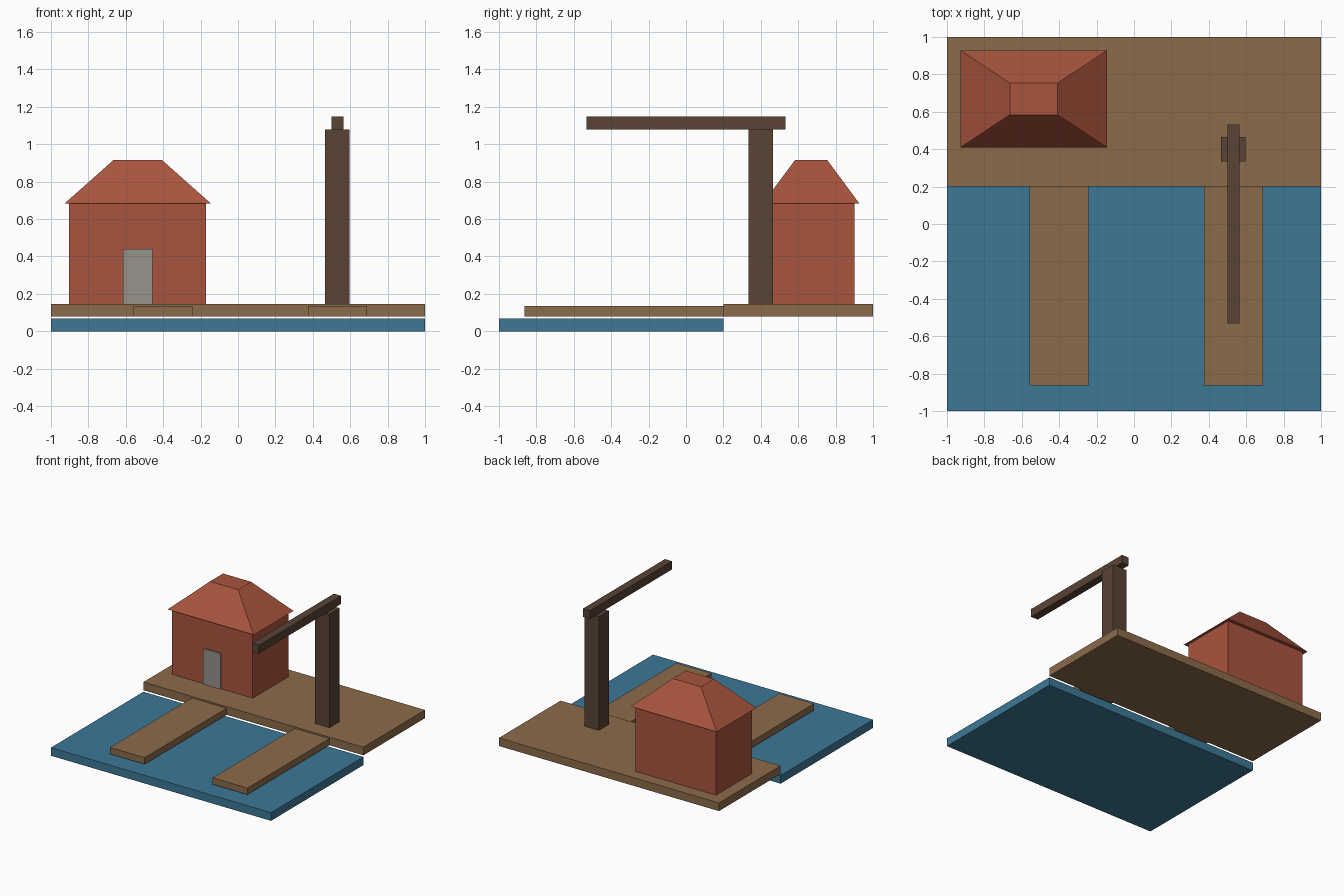
import bpy
import bmesh

default = bpy.data.objects.get("Cube")
if default:
    bpy.data.objects.remove(default, do_unlink=True)


def material(name, hex_code):
    """Flat material from an sRGB hex code, stored as linear values."""
    srgb = [c / 255 for c in bytes.fromhex(hex_code)]
    colour = [c / 12.92 if c < 0.04 else ((c + 0.055) / 1.055) ** 2.4 for c in srgb] + [1]
    mat = bpy.data.materials.new(name)
    mat.use_nodes = True
    mat.diffuse_color = colour
    mat.node_tree.nodes["Principled BSDF"].inputs["Base Color"].default_value = colour
    return mat


def block(name, mat, x, y, z, top_x=None, top_y=None):
    """Box between (min, max) ranges; the top may shrink to its own ranges."""
    bm = bmesh.new()
    bmesh.ops.create_cube(bm, size=1)
    for v in bm.verts:
        top = v.co.z > 0
        rx = top_x if top and top_x else x
        ry = top_y if top and top_y else y
        v.co = (rx[v.co.x > 0], ry[v.co.y > 0], z[top])
    mesh = bpy.data.meshes.new(name)
    bm.to_mesh(mesh)
    bm.free()
    mesh.materials.append(mat)
    obj = bpy.data.objects.new(name, mesh)
    bpy.context.collection.objects.link(obj)
    return obj


water_blue = material("water blue", "3C7896")
plank_brown = material("plank brown", "8B6B4A")
brick_red = material("brick red", "A9543D")
door_grey = material("door grey", "97938A")
timber = material("dark timber", "594334")

# Water and quay
block("water", water_blue, (-1, 1), (-1, 0.2), (0, 0.067))
block("quay", plank_brown, (-1, 1), (0.2, 1), (0.08, 0.147))

# Two piers reaching over the water
for side, centre in (("right", -0.402), ("left", 0.532)):
    block(side + "_pier", plank_brown, (centre - 0.158, centre + 0.158),
          (-0.863, 0.2), (0.08, 0.134))

# Warehouse with a flat-topped hip roof
block("warehouse_walls", brick_red, (-0.903, -0.17), (0.434, 0.9), (0.147, 0.683))
block("warehouse_roof", brick_red, (-0.927, -0.145), (0.41, 0.927), (0.683, 0.917),
      top_x=(-0.664, -0.408), top_y=(0.584, 0.754))
block("warehouse_door", door_grey, (-0.615, -0.457), (0.425, 0.434), (0.147, 0.439))

# Crane
block("crane_post", timber, (0.466, 0.597), (0.335, 0.466), (0.147, 1.08))
block("crane_jib", timber, (0.499, 0.564), (-0.533, 0.533), (1.08, 1.147))
